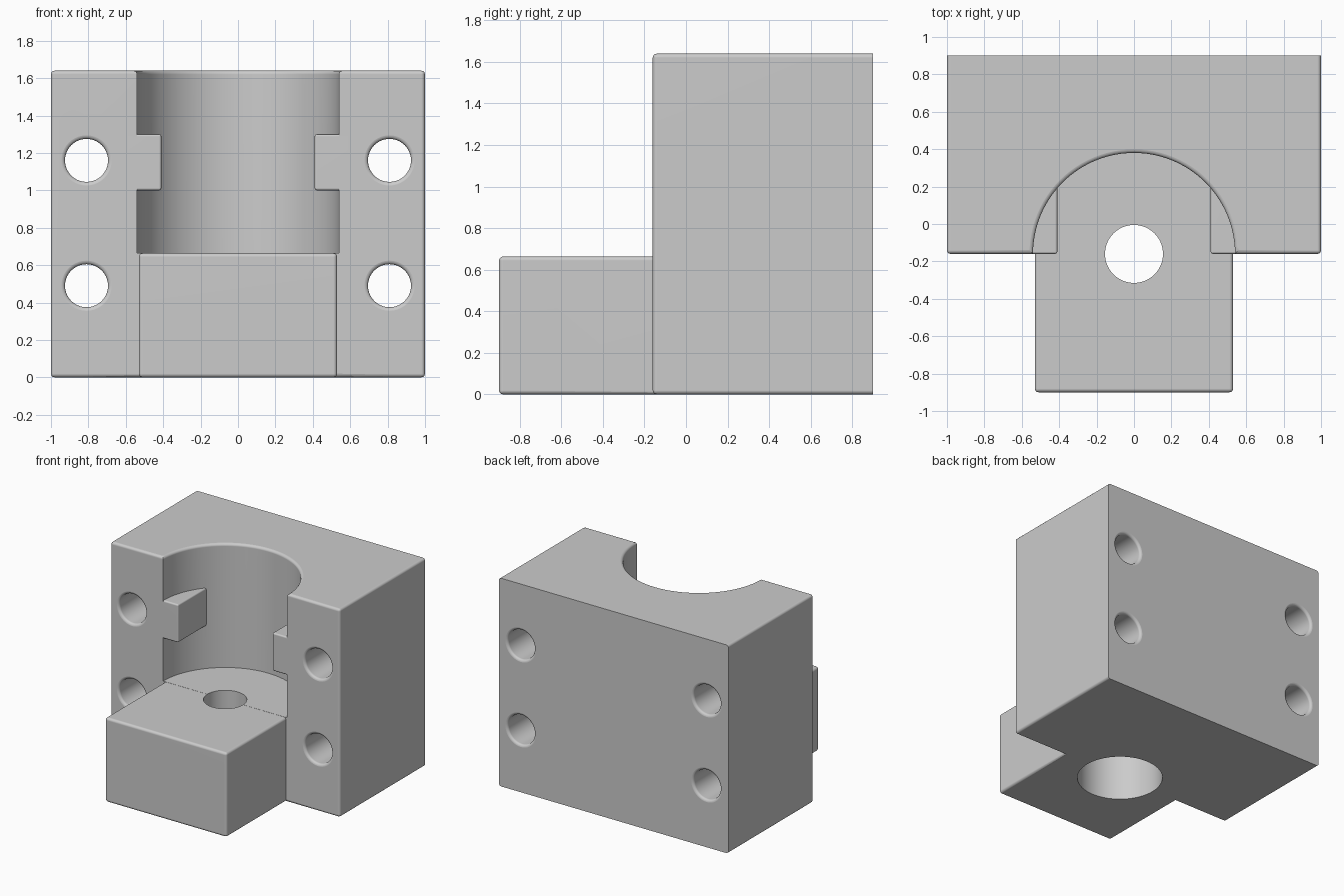
import bpy, bmesh, math
from mathutils import Matrix, Vector

if "Cube" in bpy.data.objects:
    bpy.data.objects.remove(bpy.data.objects["Cube"], do_unlink=True)

FRONT, BACK, TOP, FLOOR = -0.16, 0.9, 1.64, 0.665
FILLET = 0.02

grey = bpy.data.materials.new("plain grey")
grey.use_nodes = True
grey.diffuse_color = (0.6, 0.6, 0.6, 1)
grey.node_tree.nodes["Principled BSDF"].inputs["Base Color"].default_value = (0.6, 0.6, 0.6, 1)


def finish(name, bm):
    bmesh.ops.recalc_face_normals(bm, faces=bm.faces)
    mesh = bpy.data.meshes.new(name)
    bm.to_mesh(mesh)
    bm.free()
    mesh.materials.append(grey)
    ob = bpy.data.objects.new(name, mesh)
    bpy.context.collection.objects.link(ob)
    return ob


def rounded_box(name, low, high, radius):
    """Box with filleted edges; the edges around its rear face stay sharp."""
    low, high = Vector(low), Vector(high)
    bm = bmesh.new()
    bmesh.ops.create_cube(bm, size=1)
    for v in bm.verts:
        v.co = (low + high) / 2 + v.co * (high - low)
    edges = [e for e in bm.edges if any(v.co.y < high.y - 0.001 for v in e.verts)]
    bmesh.ops.bevel(bm, geom=edges, offset=radius, segments=3, profile=0.5, affect='EDGES')
    return finish(name, bm)


def lathe(name, profile, centre, steps=64, tilt=0):
    """Solid of revolution from (radius, height) points."""
    bm = bmesh.new()
    rings = []
    for r, h in profile:
        rings.append([bm.verts.new((r * math.cos(a), r * math.sin(a), h))
                      for a in (math.tau * i / steps for i in range(steps))])
    for a, b in zip(rings, rings[1:]):
        for i in range(steps):
            j = (i + 1) % steps
            bm.faces.new((a[i], a[j], b[j], b[i]))
    bm.faces.new(rings[0])
    bm.faces.new(rings[-1])
    bm.transform(Matrix.Translation(centre) @ Matrix.Rotation(tilt, 4, 'X'))
    return finish(name, bm)


def flare(r, end, direction):
    """Quarter-round mouth of a hole, from the bore out past the surface."""
    pts = []
    for i in range(5):
        a = math.pi / 2 * i / 4.2
        pts.append((r + FILLET * (1 - math.cos(a)), end + direction * FILLET * (math.sin(a) - 1)))
    return pts + [(r + FILLET, end), (r + FILLET, end + direction * 0.1)]


def combine(target, tool, operation):
    mod = target.modifiers.new("combine", 'BOOLEAN')
    mod.operation, mod.solver, mod.object = operation, 'EXACT', tool
    bpy.context.view_layer.objects.active = target
    bpy.ops.object.modifier_apply(modifier=mod.name)
    bpy.data.objects.remove(tool, do_unlink=True)


# Main block with a forward tongue
body = rounded_box("clamp_block", (-1, FRONT, 0), (1, BACK, TOP), FILLET)
tongue = rounded_box("tongue", (-0.53, -0.9, 0), (0.53, 0.1, FLOOR - 0.001), FILLET)
combine(body, tongue, 'UNION')

# Open half-round bore with a rounded top rim
bore = lathe("bore_cutter", [(0.54, FLOOR)] + flare(0.54, TOP, 1), (0, FRONT, 0), 96)
combine(body, bore, 'DIFFERENCE')

# Stop tabs at both sides of the bore
for name, lo, hi in (("right_tab", -0.6, -0.41), ("left_tab", 0.41, 0.6)):
    tab = rounded_box(name, (lo, FRONT, 1.0), (hi, 0.3, 1.3), 0.012)
    combine(body, tab, 'UNION')

# Four bolt holes from front to back, rounded at both mouths
for x in (-0.81, 0.81):
    for z in (0.49, 1.16):
        mouth = flare(0.115, -FRONT, 1)
        rear = flare(0.115, -BACK, -1)[::-1]
        hole = lathe("bolt_cutter", rear + mouth, (x, 0, z), 40, math.pi / 2)
        combine(body, hole, 'DIFFERENCE')

# Vertical hole with a wide counterbore from below
stepped = [(0.31, -0.1), (0.31, 0.45), (0.155, 0.45), (0.155, 0.8)]
combine(body, lathe("stepped_cutter", stepped, (0, FRONT, 0)), 'DIFFERENCE')

# Smooth curved faces, crisp flat ones
bpy.ops.object.select_all(action='DESELECT')
body.select_set(True)
bpy.context.view_layer.objects.active = body
bpy.ops.object.shade_smooth_by_angle(angle=math.radians(35))
weighted = body.modifiers.new("flat_faces", 'WEIGHTED_NORMAL')
weighted.keep_sharp = True
